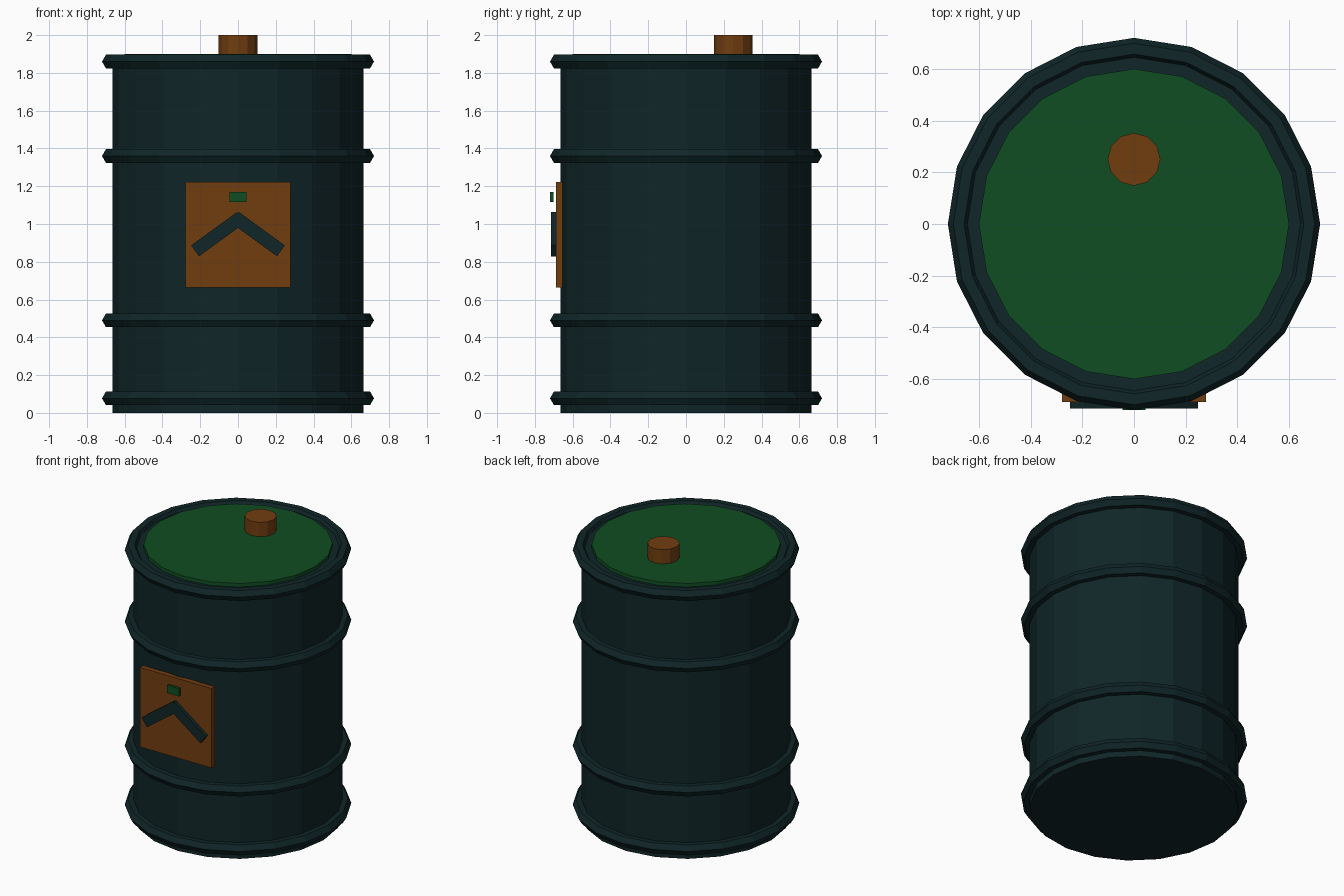
import bpy, math

if "Cube" in bpy.data.objects:
    bpy.data.objects.remove(bpy.data.objects["Cube"])


def material(name, rgb):
    m = bpy.data.materials.new(name)
    m.diffuse_color = (*rgb, 1)
    m.use_nodes = True
    m.node_tree.nodes["Principled BSDF"].inputs["Base Color"].default_value = m.diffuse_color
    return m


TEAL = material("dark teal", (0.005, 0.019, 0.021))
GREEN = material("green", (0.005, 0.075, 0.016))
BROWN = material("orange brown", (0.165, 0.047, 0.005))


def finish(name, mat):
    ob = bpy.context.object
    ob.name = name
    ob.data.materials.append(mat)
    return ob


def cylinder(name, mat, sides, r, z0, z1, y=0):
    bpy.ops.mesh.primitive_cylinder_add(
        vertices=sides, radius=r, depth=z1 - z0, location=(0, y, (z0 + z1) / 2))
    return finish(name, mat)


def box(name, mat, centre, size, tilt=0):
    bpy.ops.mesh.primitive_cube_add(size=1, location=centre, rotation=(0, tilt, 0))
    ob = finish(name, mat)
    ob.scale = size
    return ob


# Barrel body, lid and filler cap
cylinder("barrel_body", TEAL, 20, 0.665, 0, 1.875)
cylinder("lid", GREEN, 20, 0.60, 1.86, 1.9)
cylinder("filler_cap", BROWN, 12, 0.102, 1.88, 2.0, y=0.25)

# Hoops with a hexagonal section
for i, z in enumerate((0.077, 0.49, 1.36, 1.86)):
    bpy.ops.mesh.primitive_torus_add(
        major_segments=20, minor_segments=6,
        major_radius=0.678, minor_radius=0.042, location=(0, 0, z))
    finish(f"hoop_{i + 1}", TEAL)

# Front sign plate with chevron and small marker
box("sign_plate", BROWN, (0, -0.671, 0.943), (0.557, 0.036, 0.557))
for side, label in ((-1, "left"), (1, "right")):
    box(f"chevron_{label}", TEAL, (side * 0.106, -0.701, 0.946),
        (0.30, 0.025, 0.071), tilt=side * math.radians(36))
box("sign_marker", GREEN, (0, -0.711, 1.143), (0.09, 0.018, 0.055))
